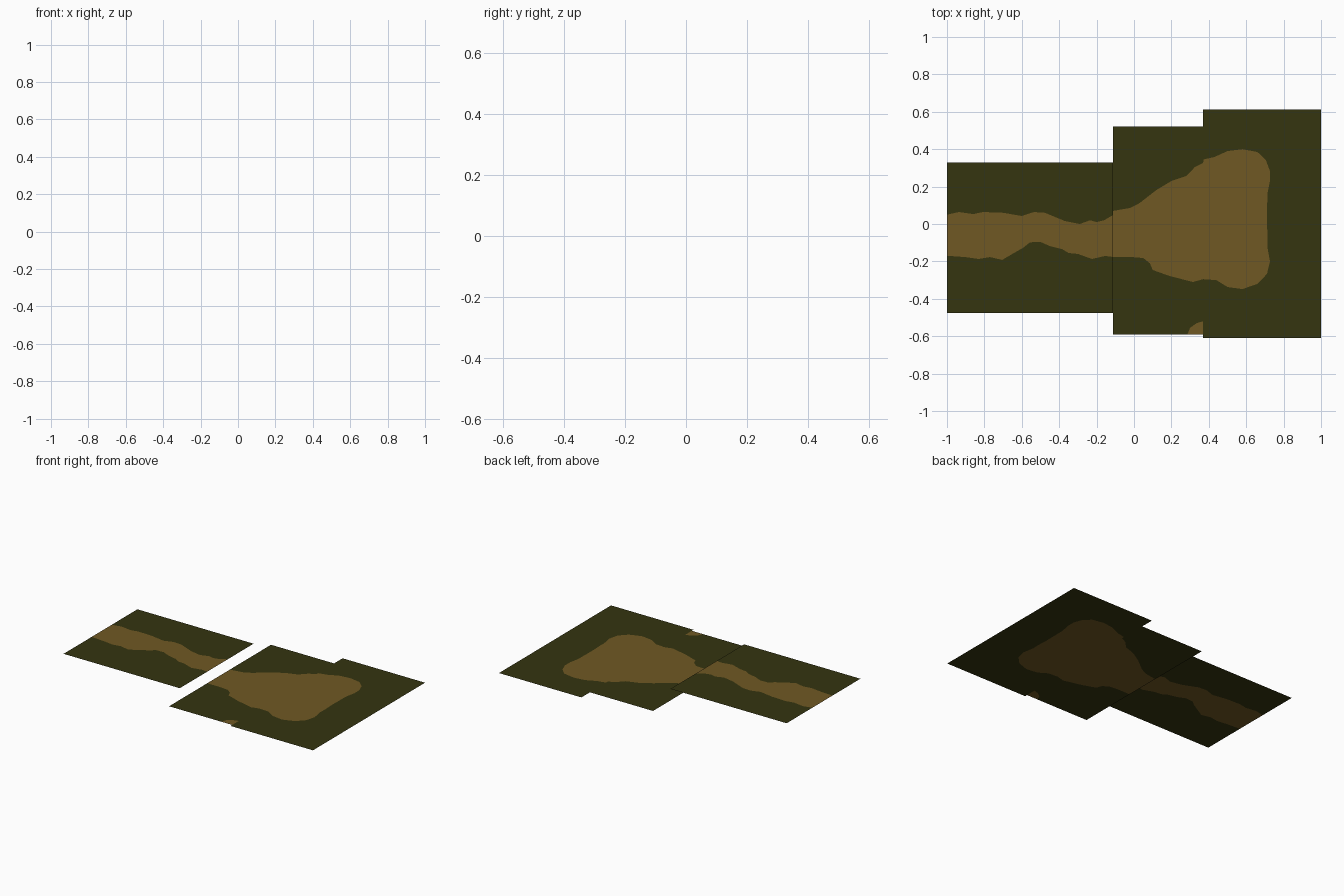
import bpy, bmesh

def material(name, rgb):
    m = bpy.data.materials.new(name)
    m.diffuse_color = (*rgb, 1)
    return m

GRASS = material("dark grass", (0.035, 0.035, 0.005))
EARTH = material("brown earth", (0.16, 0.098, 0.017))

def flat_piece(name, z, regions):
    """Flat sheet from (outline, material index) regions, all facing up."""
    bm = bmesh.new()
    for outline, mat in regions:
        face = bm.faces.new([bm.verts.new((x, y, z)) for x, y in outline])
        face.normal_update()
        if face.normal.z < 0:
            face.normal_flip()
        face.material_index = mat
    bmesh.ops.triangulate(bm, faces=bm.faces[:])
    bmesh.ops.remove_doubles(bm, verts=bm.verts[:], dist=0.0005)
    mesh = bpy.data.meshes.new(name)
    bm.to_mesh(mesh)
    bm.free()
    mesh.materials.append(GRASS)
    mesh.materials.append(EARTH)
    ob = bpy.data.objects.new(name, mesh)
    bpy.context.collection.objects.link(ob)

# Raised ground with a winding path: upper and lower path edges
path_top = [(-1, .05), (-.936, .064), (-.86, .053), (-.807, .064), (-.7, .06),
            (-.6, .043), (-.535, .064), (-.476, .06), (-.37, .016), (-.29, 0),
            (-.235, .02), (-.2, .01), (-.16, .02), (-.112, .048)]
path_low = [(-1, -.17), (-.9, -.177), (-.83, -.187), (-.77, -.177), (-.705, -.192),
            (-.65, -.16), (-.594, -.128), (-.556, -.098), (-.5, -.096), (-.45, -.118),
            (-.385, -.134), (-.35, -.155), (-.3, -.16), (-.225, -.187),
            (-.155, -.171), (-.112, -.176)]
flat_piece("raised_path_ground", 0.08, [
    (path_top + [(-.112, .33), (-1, .33)], 0),
    (path_top + path_low[::-1], 1),
    (path_low + [(-.112, -.475), (-1, -.475)], 0),
])

# Lower ground with a wide clearing: upper and lower clearing edges
clear_top = [(-.112, .07), (-.02, .086), (.03, .112), (.12, .182), (.2, .23),
             (.28, .257), (.326, .305), (.37, .326), (.371, .345), (.43, .358),
             (.5, .39), (.58, .4), (.66, .385), (.705, .342), (.727, .283),
             (.727, .23), (.713, .16), (.711, 0)]
clear_low = [(-.112, -.176), (-.02, -.176), (.05, -.182), (.085, -.21), (.1, -.246),
             (.19, -.278), (.315, -.31), (.37, -.295), (.44, -.3), (.5, -.337),
             (.58, -.348), (.66, -.32), (.711, -.267), (.727, -.2), (.713, -.123),
             (.715, -.08), (.711, 0)]
corner = [(.37, -.52), (.335, -.53), (.3, -.555), (.285, -.592)]
flat_piece("lower_clearing_ground", 0.0, [
    (clear_top + [(1, 0), (1, .613), (.37, .613), (.37, .52), (-.112, .52)], 0),
    (clear_top + clear_low[-2::-1], 1),
    (clear_low + [(1, 0), (1, -.61), (.37, -.61)] + corner + [(-.112, -.592)], 0),
    (corner + [(.37, -.592)], 1),
])
